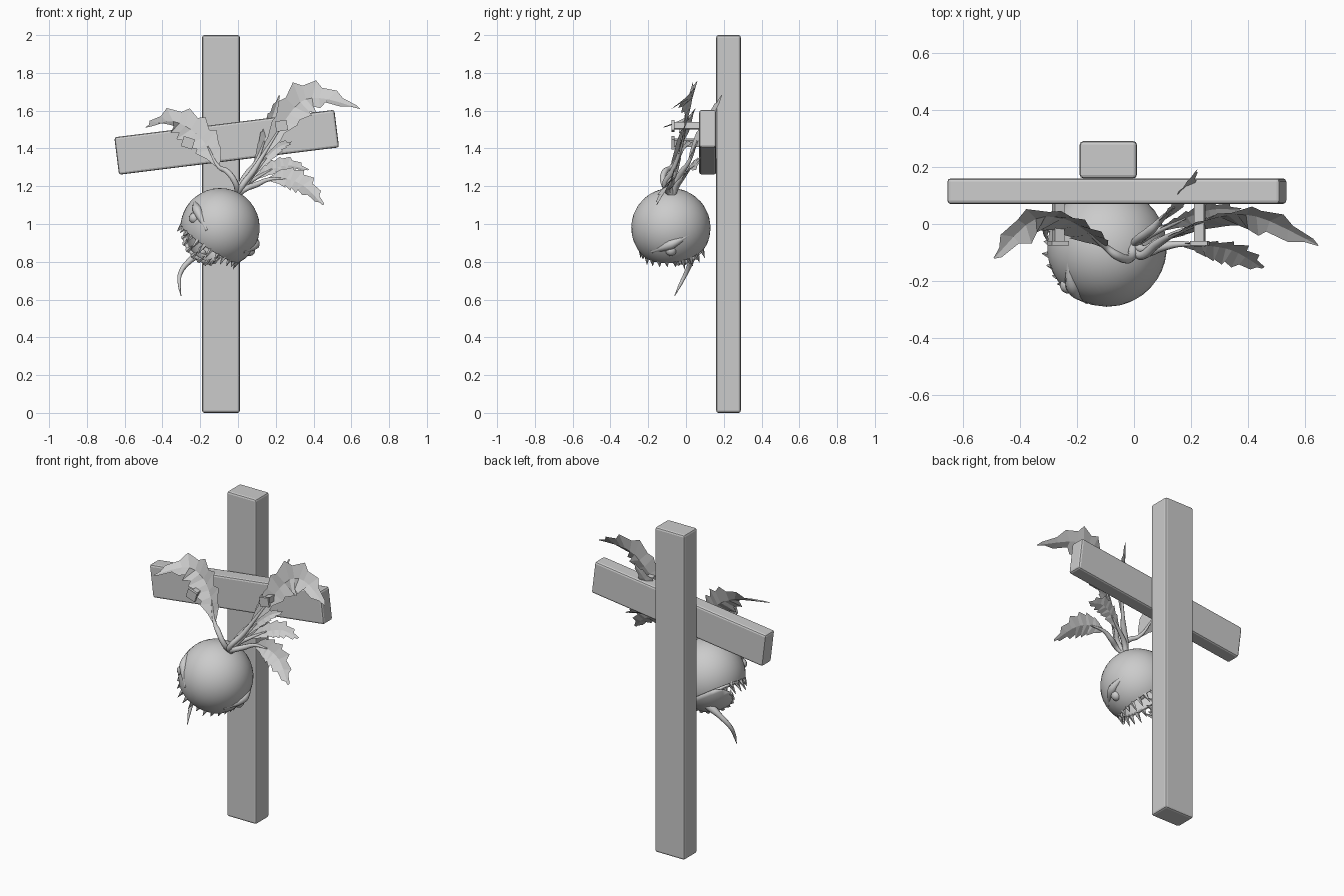
import bpy, bmesh, math, random
from mathutils import Vector, Matrix

if "Cube" in bpy.data.objects:
    bpy.data.objects.remove(bpy.data.objects["Cube"])
random.seed(4)


def obj(name, bm, smooth=False, mat=None):
    me = bpy.data.meshes.new(name)
    bm.to_mesh(me)
    bm.free()
    for p in me.polygons:
        p.use_smooth = smooth
    o = bpy.data.objects.new(name, me)
    bpy.context.collection.objects.link(o)
    if mat:
        o.matrix_world = mat
    return o


def box(name, loc, size, tilt=0, bevel=0.0):
    bm = bmesh.new()
    bmesh.ops.create_cube(bm, size=1)
    bmesh.ops.scale(bm, vec=size, verts=bm.verts)
    if bevel:
        bmesh.ops.bevel(bm, geom=bm.edges[:], offset=bevel, segments=2, profile=0.5, affect='EDGES')
    return obj(name, bm, False, Matrix.Translation(loc) @ Matrix.Rotation(tilt, 4, 'Y'))


def tube(name, pts, radii, mat=None):
    cu = bpy.data.curves.new(name, 'CURVE')
    cu.dimensions = '3D'
    cu.bevel_depth = 1.0
    cu.bevel_resolution = 2
    cu.use_fill_caps = True
    cu.resolution_u = 6
    sp = cu.splines.new('BEZIER')
    sp.bezier_points.add(len(pts) - 1)
    for b, p, r in zip(sp.bezier_points, pts, radii):
        b.co, b.radius = p, r
        b.handle_left_type = b.handle_right_type = 'AUTO'
    o = bpy.data.objects.new(name, cu)
    bpy.context.collection.objects.link(o)
    if mat:
        o.matrix_world = mat
    bpy.ops.object.select_all(action='DESELECT')
    o.select_set(True)
    bpy.context.view_layer.objects.active = o
    bpy.ops.object.convert(target='MESH')


def spline(pts, t):
    # Catmull-Rom point on the path, t in 0..1
    n = len(pts) - 1
    i = min(int(t * n), n - 1)
    f = t * n - i
    p = [Vector(pts[max(0, min(n, i + k))]) for k in (-1, 0, 1, 2)]
    return 0.5 * (2 * p[1] + (p[2] - p[0]) * f + (2 * p[0] - 5 * p[1] + 4 * p[2] - p[3]) * f * f
                  + (3 * p[1] - p[0] - 3 * p[2] + p[3]) * f ** 3)


def leaf(name, stem, blade, widths, n0, n1, jag=0.3, steps=14):
    # stem tube plus folded blade with a ragged edge
    tube(name + "_stem", stem + blade[:2], [0.016] * len(stem) + [0.011, 0.004])
    wpts = [(w, 0, 0) for w in widths]
    bm = bmesh.new()
    rows = []
    for i in range(steps + 1):
        t = i / steps
        c = spline(blade, t)
        tan = (spline(blade, min(1, t + .03)) - spline(blade, max(0, t - .03))).normalized()
        nor = Vector(n0).lerp(Vector(n1), t).normalized()
        side = tan.cross(nor).normalized()
        w = max(0.002, spline(wpts, t).x)
        row = [bm.verts.new(c)]
        for s in (-1, 1):
            k = 1.12 if (i + (s > 0)) % 2 else 1 - jag * random.uniform(.5, 1)
            fwd = tan * (0.02 if k > 1 and i < steps else 0)
            row.append(bm.verts.new(c + side * s * w * k + nor * w * 0.25 + fwd))
        rows.append(row)
    for a, b in zip(rows, rows[1:]):
        bm.faces.new((a[0], b[0], b[1], a[1]))
        bm.faces.new((a[2], b[2], b[0], a[0]))
    obj(name, bm)


# Wooden post and tilted crossbar
box("post", (-0.09, 0.225, 1.0), (0.2, 0.13, 2.0), 0, 0.012)
box("crossbar", (-0.06, 0.115, 1.4325), (1.174, 0.09, 0.2), -math.radians(7.1), 0.012)

# Nails through the leaves
for side, x, z, a in (("left", -0.265, 1.43, 0.3), ("right", 0.23, 1.52, -0.15)):
    box(side + "_nail_shaft", (x, 0.005, z), (0.035, 0.15, 0.035), a)
    box(side + "_nail_head", (x, -0.068, z), (0.062, 0.016, 0.055), a)

# Head frame: local -Y looks forward, local -Z is the mouth side
X = Vector((0.80, 0.37, -0.47)).normalized()
Z = Vector((0.55, -0.15, 0.82))
Z = (Z - X * Z.dot(X)).normalized()
Y = Z.cross(X)
HEAD = Matrix.Translation((-0.095, -0.08, 0.98)) @ Matrix((X, Y, Z)).transposed().to_4x4()
R = 0.21
LIP = (Vector((0, 0, -0.10)), Vector((0, 0, 1)))
JAW = (Vector((0, 0.17, -0.105)), Vector((0, -0.55, 1)).normalized())


def shell(name, plane, upper):
    bm = bmesh.new()
    bmesh.ops.create_uvsphere(bm, u_segments=32, v_segments=20, radius=R)
    bmesh.ops.bisect_plane(bm, geom=bm.verts[:] + bm.edges[:] + bm.faces[:], plane_co=plane[0],
                           plane_no=plane[1], clear_inner=upper, clear_outer=not upper)
    if not upper:
        bmesh.ops.bisect_plane(bm, geom=bm.verts[:] + bm.edges[:] + bm.faces[:],
                               plane_co=LIP[0], plane_no=LIP[1], clear_outer=True)
    o = obj(name, bm, True, HEAD)
    m = o.modifiers.new("thickness", 'SOLIDIFY')
    m.thickness = 0.018
    m.offset = -1


shell("upper_head", LIP, True)
shell("lower_jaw", JAW, False)


def teeth(name, plane, sign, count, spread):
    co, n = plane
    d = co.dot(n)
    r = math.sqrt(R * R - d * d) - 0.008
    v = n.cross(Vector((1, 0, 0)))
    bm = bmesh.new()
    for i in range(count):
        a = spread * (2 * i / (count - 1) - 1)
        p = n * d + (Vector((1, 0, 0)) * math.sin(a) - v * math.cos(a)) * r
        h = random.uniform(0.03, 0.065)
        axis = (n * sign + p.normalized() * 0.25).normalized()
        rot = Vector((0, 0, 1)).rotation_difference(axis).to_matrix().to_4x4()
        bmesh.ops.create_cone(bm, cap_ends=True, segments=5, radius1=0.015, radius2=0.001, depth=h,
                              matrix=Matrix.Translation(p + axis * (h / 2 - 0.006)) @ rot)
    obj(name, bm, False, HEAD)


teeth("upper_teeth", LIP, -1, 19, 2.2)
teeth("lower_teeth", JAW, 1, 9, 1.5)

# Eyes and slanted brows
for s, side in ((-1, "left"), (1, "right")):
    bm = bmesh.new()
    bmesh.ops.create_uvsphere(bm, u_segments=12, v_segments=8, radius=0.03)
    obj(side + "_eye", bm, True, HEAD @ Matrix.Translation((s * 0.182, -0.075, -0.012)))
    tube(side + "_brow", [(s * .195, .03, .05), (s * .19, -.07, .03), (s * .12, -.165, -.02)],
         [0.006, 0.026, 0.008], HEAD)

# Root tail under the jaw
tube("root_tail", [(-.18, .04, .86), (-.25, .03, .81), (-.305, .0, .74), (-.31, -.03, .68), (-.302, -.06, .62)],
     [.028, .016, .012, .009, .002])

# Leaves growing from the crown
root = (0.0, -0.07, 1.15)
leaf("left_leaf", [root, (-.015, -.12, 1.22), (-.06, -.11, 1.28)],
     [(-.1, -.08, 1.30), (-.16, -.03, 1.41), (-.25, .02, 1.50), (-.36, .01, 1.545), (-.49, -.12, 1.51)],
     [.012, .075, .085, .065, 0], (0, -1, 0), (-.3, -.5, .8))
leaf("large_right_leaf", [root, (.02, -.11, 1.2), (.08, -.07, 1.28)],
     [(.13, -.04, 1.36), (.23, .0, 1.52), (.33, .03, 1.645), (.45, .02, 1.665), (.645, -.075, 1.61)],
     [.015, .055, .095, .065, 0], (0, -1, 0), (.3, -.6, .7))
leaf("back_leaf", [root, (.02, -.05, 1.22), (.06, -.02, 1.28)],
     [(.09, .01, 1.32), (.14, .06, 1.44), (.18, .13, 1.56), (.22, .19, 1.68)],
     [.01, .035, .03, 0], (.3, -1, .2), (.5, -.6, .2), 0.15)
leaf("inner_leaf", [root, (.04, -.09, 1.21)],
     [(.08, -.06, 1.26), (.15, -.03, 1.35), (.22, .0, 1.41), (.28, .03, 1.43)],
     [.008, .03, .025, 0], (0, -1, .2), (.3, -.8, .5), 0.15)
leaf("middle_leaf", [root, (.03, -.05, 1.2)],
     [(.09, -.02, 1.24), (.18, .02, 1.29), (.27, .05, 1.31), (.37, .05, 1.285)],
     [.01, .042, .045, 0], (0, -.9, .5), (.2, -.6, .8))
leaf("low_right_leaf", [root, (.03, -.1, 1.18), (.1, -.08, 1.21)],
     [(.16, -.07, 1.235), (.25, -.075, 1.24), (.35, -.095, 1.20), (.45, -.155, 1.10)],
     [.012, .06, .06, 0], (0, -.9, .4), (.4, -.8, .5))
